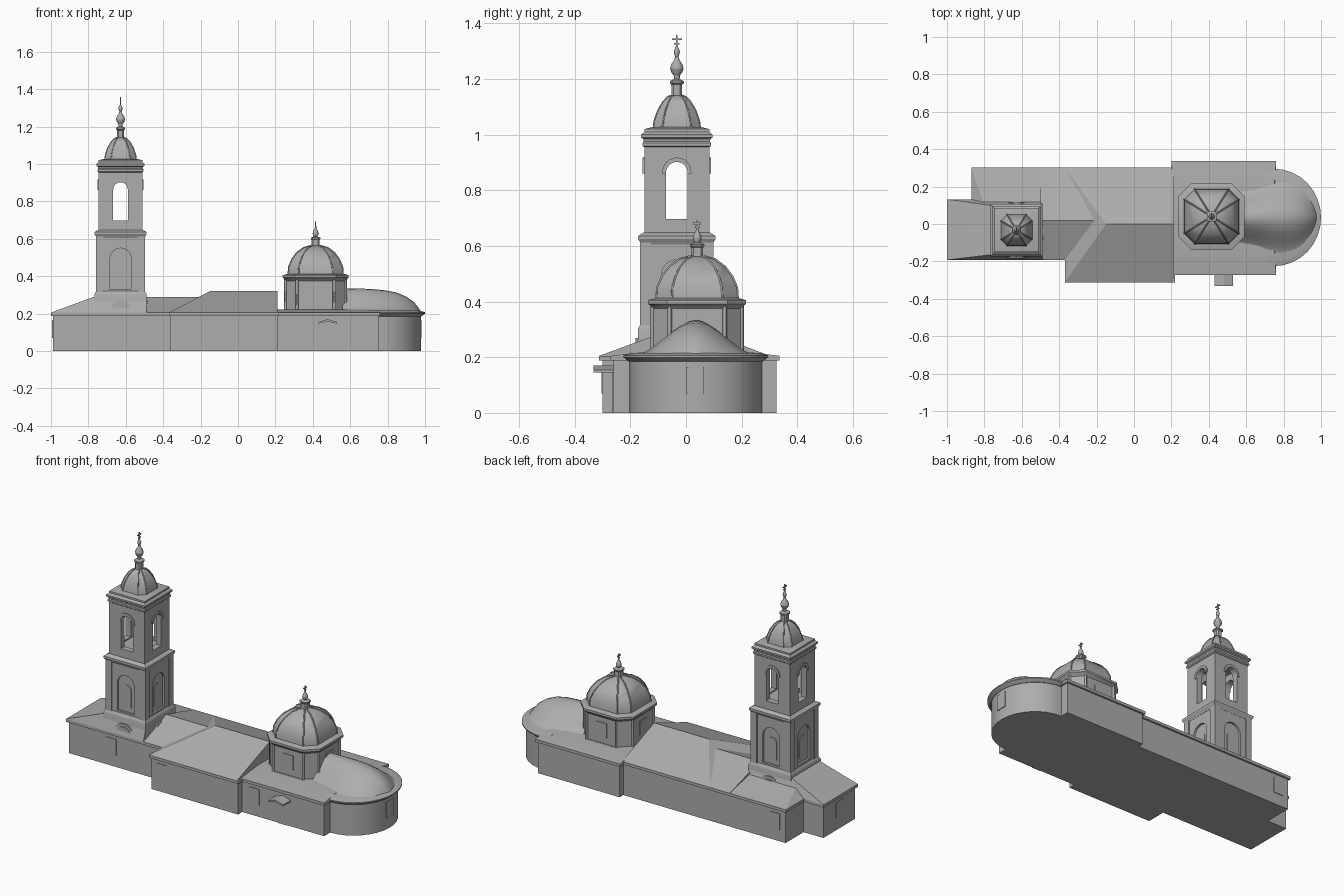
import bpy, bmesh, math
from mathutils import Vector

if "Cube" in bpy.data.objects:
    bpy.data.objects.remove(bpy.data.objects["Cube"])

GREY = (0.42, 0.42, 0.42, 1)
mat = bpy.data.materials.new("stone grey")
mat.use_nodes = True
mat.diffuse_color = GREY
mat.node_tree.nodes["Principled BSDF"].inputs["Base Color"].default_value = GREY
parts = []


def finish(name, bm):
    bmesh.ops.recalc_face_normals(bm, faces=bm.faces)
    me = bpy.data.meshes.new(name)
    bm.to_mesh(me)
    bm.free()
    me.materials.append(mat)
    ob = bpy.data.objects.new(name, me)
    bpy.context.scene.collection.objects.link(ob)
    parts.append(ob)
    return ob


def hull(name, pts):
    bm = bmesh.new()
    vs = [bm.verts.new(p) for p in pts]
    bmesh.ops.convex_hull(bm, input=vs)
    bmesh.ops.dissolve_limit(bm, angle_limit=0.01, verts=bm.verts, edges=bm.edges)
    return finish(name, bm)


def box(name, x0, x1, y0, y1, z0, z1):
    return hull(name, [(x, y, z) for x in (x0, x1) for y in (y0, y1) for z in (z0, z1)])


def rect(x0, x1, y0, y1, z):
    return [(x, y, z) for x in (x0, x1) for y in (y0, y1)]


def bridge(name, rings):
    # skin a list of closed rings and cap both ends
    bm = bmesh.new()
    loops = [[bm.verts.new(p) for p in r] for r in rings]
    n = len(loops[0])
    for a, b in zip(loops, loops[1:]):
        for i in range(n):
            j = (i + 1) % n
            bm.faces.new((a[i], a[j], b[j], b[i]))
    bm.faces.new(loops[0][::-1])
    bm.faces.new(loops[-1])
    return finish(name, bm)


def plan(h, flat):
    # square plan, with cut corners when flat < 1
    if flat == 1:
        return [(h, h), (-h, h), (-h, -h), (h, -h)]
    f = h * flat
    return [(h, f), (f, h), (-f, h), (-h, f), (-h, -f), (-f, -h), (f, -h), (h, -f)]


def stack(name, c, profile, flat=1):
    return bridge(name, [[(c[0] + x, c[1] + y, z) for x, y in plan(h, flat)] for h, z in profile])


def lathe(name, c, profile, n=12):
    ang = [2 * math.pi * i / n for i in range(n)]
    return bridge(name, [[(c[0] + r * math.cos(a), c[1] + r * math.sin(a), z) for a in ang]
                         for r, z in profile])


def arch(name, c, side, half, z0, z1, d0, d1):
    # round-headed block facing side 0..3 (east, north, west, south), from depth d0 to d1
    out = Vector((round(math.cos(side * math.pi / 2)), round(math.sin(side * math.pi / 2))))
    along = Vector((-out.y, out.x))
    pts = [(-half, z0), (half, z0)]
    pts += [(half * math.cos(math.pi * i / 12), z1 - half + half * math.sin(math.pi * i / 12))
            for i in range(13)]
    if z1 - half <= z0:
        pts = pts[2:]
    rings = [[(c[0] + along.x * u + out.x * d, c[1] + along.y * u + out.y * d, z)
              for u, z in pts] for d in (d0, d1)]
    return bridge(name, rings)


def cut(ob, cutters):
    for c in cutters:
        m = ob.modifiers.new("opening", 'BOOLEAN')
        m.object, m.operation, m.solver = c, 'DIFFERENCE', 'EXACT'
    deps = bpy.context.evaluated_depsgraph_get()
    me = bpy.data.meshes.new_from_object(ob.evaluated_get(deps))
    ob.modifiers.clear()
    ob.data = me


def ribs(name, c, profile, flat, depth):
    # raised seams along the dome corners
    cu = bpy.data.curves.new(name, 'CURVE')
    cu.dimensions, cu.bevel_depth, cu.bevel_resolution = '3D', depth, 0
    for k in range(8):
        sp = cu.splines.new('POLY')
        sp.points.add(len(profile) - 1)
        for p, (h, z) in zip(sp.points, profile):
            x, y = plan(h, flat)[k]
            p.co = (c[0] + x, c[1] + y, z, 1)
    cu.materials.append(mat)
    bpy.context.scene.collection.objects.link(bpy.data.objects.new(name, cu))


def cross(name, c, z0, z1, half):
    t = 0.003
    box(name + "_post", c[0] - t, c[0] + t, c[1] - t, c[1] + t, z0, z1)
    for k, (f, w) in enumerate(((0.7, 1), (0.35, 0.55))):
        z = z0 + (z1 - z0) * f
        box(f"{name}_bar_{k}", c[0] - t, c[0] + t, c[1] - half * w, c[1] + half * w, z - t, z + t)


# Low building blocks with eaves
EAVE = 0.205
for name, x0, x1, y0, y1 in (("narthex", -0.99, -0.48, -0.18, 0.12),
                             ("side_chapel", -0.86, -0.48, 0.1, 0.29),
                             ("link", -0.5, -0.3, -0.18, 0.29),
                             ("refectory", -0.36, 0.21, -0.3, 0.29),
                             ("nave", 0.21, 0.75, -0.26, 0.325)):
    box(name + "_walls", x0, x1, y0, y1, 0, 0.195)
    box(name + "_eaves", x0 - 0.01, x1 + 0.01, y0 - 0.012, y1 + 0.012, 0.188, EAVE)

# Roofs
hull("narthex_roof", rect(-1, -0.49, -0.192, 0.132, EAVE) + rect(-0.77, -0.49, -0.165, 0.1, 0.29))
hull("side_chapel_roof", rect(-0.87, -0.48, 0.1, 0.302, EAVE) + [(-0.8, 0.1, 0.25), (-0.48, 0.1, 0.25)])
hull("link_roof", rect(-0.5, -0.2, -0.192, 0.302, EAVE) + [(-0.5, 0.02, 0.288), (-0.2, 0.02, 0.288)])
hull("refectory_roof", rect(-0.37, 0.21, -0.312, 0.302, EAVE) + [(-0.15, 0, 0.32), (0.21, 0, 0.32)])
hull("nave_roof", rect(0.2, 0.76, -0.272, 0.337, EAVE) + rect(0.21, 0.75, -0.12, 0.2, 0.222))

# Apse: rounded wall, cornice and bell-shaped roof
AY = 0.035


def apse_ring(r, z):
    pts = [(0.7, AY - r, z)]
    for i in range(17):
        a = math.pi * (i / 16 - 0.5)
        pts.append((0.75 + (r - 0.01) * math.cos(a), AY + r * math.sin(a), z))
    return pts + [(0.7, AY + r, z)]


bridge("apse_wall", [apse_ring(0.238, 0), apse_ring(0.238, 0.195)])
bridge("apse_cornice", [apse_ring(r, z) for r, z in
                        ((0.24, 0.185), (0.25, 0.192), (0.26, 0.2), (0.26, 0.207), (0.23, 0.216))])
sections = []
for x, w, top in ((0.56, 0.16, 0.335), (0.65, 0.18, 0.334), (0.72, 0.205, 0.331), (0.79, 0.217, 0.324),
                  (0.85, 0.205, 0.312), (0.9, 0.175, 0.29), (0.94, 0.125, 0.262),
                  (0.965, 0.075, 0.232), (0.978, 0.02, 0.212)):
    arc = [(x, AY + w * i / 8, 0.208 + (top - 0.208) * (0.5 + 0.5 * math.cos(math.pi * i / 8)) ** 0.85)
           for i in range(-8, 9)]
    sections.append(arc + [(x, AY, 0.2)])
bridge("apse_roof", sections)

# Domed drum over the nave
DC = (0.415, 0.04)
stack("drum", DC, [(0.16, 0.2), (0.16, 0.375), (0.168, 0.385), (0.176, 0.392), (0.176, 0.405), (0.15, 0.413)], 0.62)
stack("drum_base", DC, [(0.168, 0.2), (0.168, 0.222)], 0.62)
dome = [(0.147, 0.41), (0.144, 0.45), (0.127, 0.49), (0.101, 0.525), (0.065, 0.552), (0.025, 0.563)]
stack("nave_dome", DC, dome, 0.62)
ribs("nave_dome_ribs", DC, dome, 0.62, 0.004)
ribs("drum_columns", DC, [(0.16, 0.21), (0.16, 0.385)], 0.62, 0.008)
stack("nave_lantern", DC, [(0.022, 0.55), (0.022, 0.595), (0.026, 0.6), (0.026, 0.606), (0.008, 0.613)], 0.62)
lathe("nave_finial", DC, [(0.008, 0.608), (0.014, 0.62), (0.016, 0.63), (0.012, 0.642),
                          (0.005, 0.655), (0.003, 0.67)])
cross("nave_cross", DC, 0.655, 0.692, 0.014)

# Bell tower lower tier with blind arches
TC = (-0.628, -0.033)
stack("tower_base", TC, [(0.14, 0.15), (0.14, 0.3), (0.136, 0.31), (0.128, 0.32)])
lower = stack("tower_lower_tier", TC, [(0.127, 0.3), (0.127, 0.625)])
stack("tower_lower_cornice", TC, [(0.128, 0.605), (0.133, 0.615), (0.139, 0.625), (0.139, 0.636), (0.12, 0.648)])
niches = [arch("niche_cutter", TC, s, 0.056, 0.33, 0.55, 0.115, 0.15) for s in range(4)]
cut(lower, niches)
for s in range(4):
    arch(f"tower_pediment_{s}", TC, s, 0.07, 0.2, 0.27, 0.1, 0.148)
    arch(f"tower_pediment_panel_{s}", TC, s, 0.053, 0.2, 0.253, 0.1, 0.152)
    arch(f"tower_niche_window_{s}", TC, s, 0.03, 0.36, 0.49, 0.11, 0.119)
for sx in (-1, 1):
    for sy in (-1, 1):
        stack("tower_corner_pier", (TC[0] + sx * 0.112, TC[1] + sy * 0.112), [(0.02, 0.31), (0.02, 0.615)])

# Belfry: hollow box with round-headed openings
belfry = stack("belfry", TC, [(0.117, 0.63), (0.117, 0.975)])
room = stack("room_cutter", TC, [(0.082, 0.69), (0.082, 0.94)])
openings = [arch("opening_cutter", TC, s, 0.039, 0.697, 0.902, 0.05, 0.16) for s in range(4)]
cut(belfry, [room] + openings)
for s in range(4):
    hood = arch(f"belfry_hood_{s}", TC, s, 0.052, 0.86, 0.918, 0.1, 0.123)
    cut(hood, [openings[s]])
stack("belfry_cornice", TC, [(0.117, 0.955), (0.123, 0.96), (0.123, 0.97), (0.119, 0.975), (0.121, 0.985),
                             (0.129, 0.99), (0.129, 1.0), (0.117, 1.01), (0.117, 1.02), (0.09, 1.027)])
for c in niches + openings + [room]:
    parts.remove(c)
    bpy.data.objects.remove(c)

# Tower dome, lantern, onion and cross
cap = [(0.085, 1.02), (0.081, 1.05), (0.069, 1.085), (0.05, 1.118), (0.034, 1.135), (0.02, 1.141)]
stack("tower_dome", TC, cap, 0.6)
ribs("tower_dome_ribs", TC, cap, 0.6, 0.003)
stack("tower_lantern", TC, [(0.019, 1.13), (0.019, 1.18), (0.025, 1.185), (0.025, 1.193), (0.01, 1.2)], 0.6)
lathe("tower_onion", TC, [(0.01, 1.195), (0.011, 1.212), (0.02, 1.225), (0.024, 1.238), (0.02, 1.253),
                          (0.01, 1.268), (0.006, 1.28), (0.01, 1.292), (0.011, 1.3), (0.007, 1.31), (0.003, 1.318)])
cross("tower_cross", TC, 1.31, 1.358, 0.018)

# Windows and door as thin plates
T = 0.004
for k, (x, y) in enumerate(((-0.71, -0.18), (-0.29, -0.3), (0.29, -0.26), (-0.79, 0.29))):
    box(f"wall_window_{k}", x - 0.033, x + 0.033, y - T, y + T, 0.07, 0.165)
box("west_window", -0.99 - T, -0.99 + T, -0.065, 0.0, 0.07, 0.165)
box("apse_window", 0.976, 0.981, 0.0, 0.065, 0.07, 0.165)
for s in (-1, 1):
    box("drum_window_y", DC[0] - 0.035, DC[0] + 0.035, DC[1] + s * 0.16 - T, DC[1] + s * 0.16 + T, 0.26, 0.345)
    box("drum_window_x", DC[0] + s * 0.16 - T, DC[0] + s * 0.16 + T, DC[1] - 0.035, DC[1] + 0.035, 0.26, 0.345)
box("door", 0.45, 0.51, -0.26 - T, -0.26 + T, 0, 0.145)
for s in (-1, 1):
    hull("door_canopy", [(0.48 + s * u, y, z) for y in (-0.332, -0.25)
                         for u, z in ((0, 0.17), (0, 0.158), (0.05, 0.155), (0.05, 0.146))])

# Smooth shading that keeps edges sharp
bpy.ops.object.select_all(action='DESELECT')
for ob in parts:
    ob.select_set(True)
bpy.context.view_layer.objects.active = parts[0]
bpy.ops.object.shade_smooth_by_angle(angle=math.radians(30))
